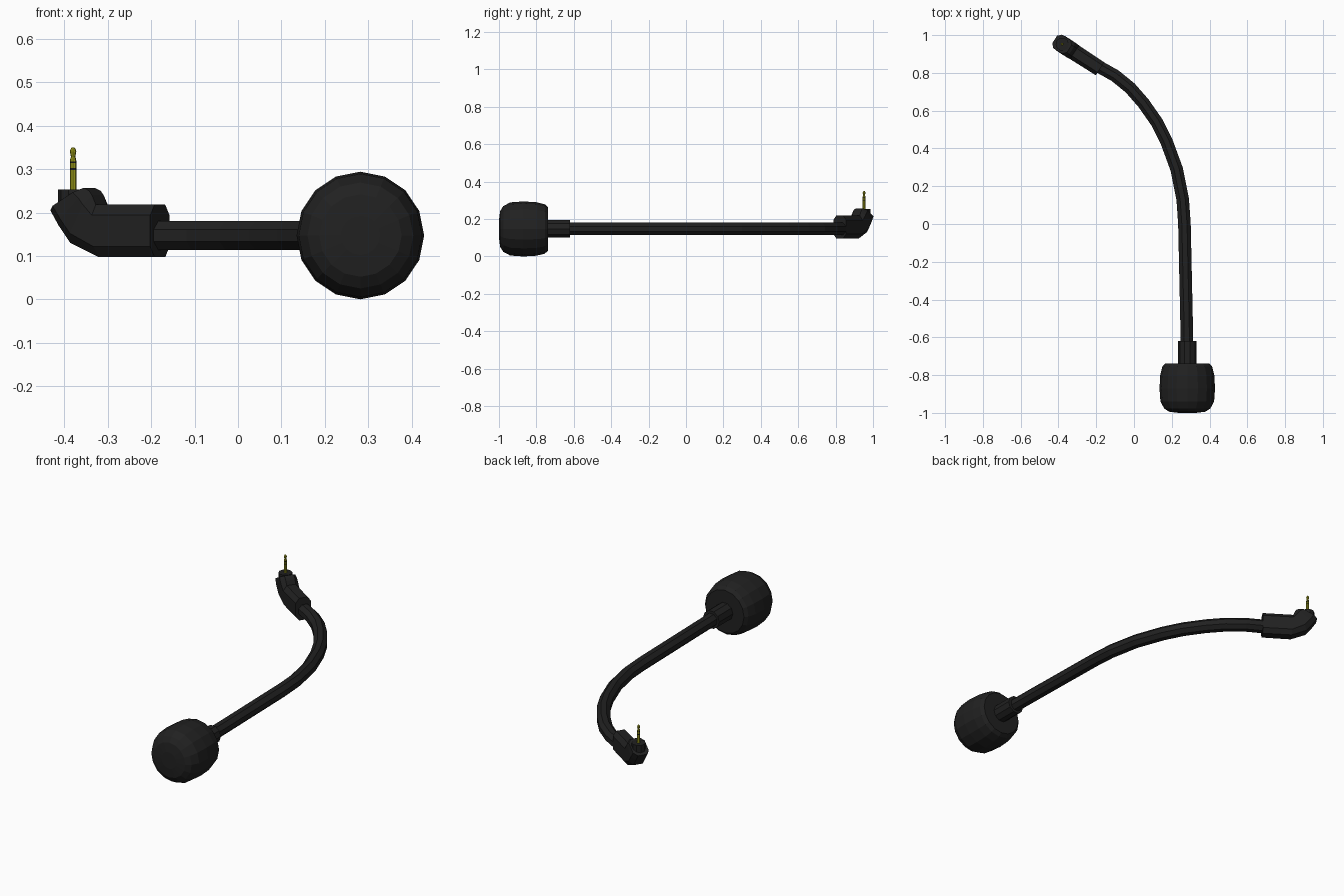
import bpy, bmesh, math
from mathutils import Vector, Matrix

if "Cube" in bpy.data.objects:
    bpy.data.objects.remove(bpy.data.objects["Cube"])


def material(name, rgb):
    m = bpy.data.materials.new(name)
    m.diffuse_color = (*rgb, 1)
    m.use_nodes = True
    m.node_tree.nodes["Principled BSDF"].inputs["Base Color"].default_value = m.diffuse_color
    return m


BLACK = material("soft black", (0.015, 0.015, 0.015))
GOLD = material("olive gold", (0.36, 0.36, 0.012))


def loft(name, rings, mats=(BLACK,)):
    """Skin a list of closed rings of points and cap both ends."""
    bm = bmesh.new()
    loops = [[bm.verts.new(p) for p in ring] for ring in rings]
    n = len(loops[0])
    for a, b in zip(loops, loops[1:]):
        for i in range(n):
            j = (i + 1) % n
            bm.faces.new((a[i], a[j], b[j], b[i]))
    bm.faces.new(loops[0])
    bm.faces.new(loops[-1])
    bmesh.ops.recalc_face_normals(bm, faces=bm.faces)
    me = bpy.data.meshes.new(name)
    bm.to_mesh(me)
    bm.free()
    ob = bpy.data.objects.new(name, me)
    bpy.context.collection.objects.link(ob)
    for m in mats:
        me.materials.append(m)
    return ob


def ring(centre, u, v, radius, sides, turn=0.0):
    return [Vector(centre) + radius * (math.cos(a) * Vector(u) + math.sin(a) * Vector(v))
            for a in (turn + math.tau * i / sides for i in range(sides))]


X, Y, Z = Vector((1, 0, 0)), Vector((0, 1, 0)), Vector((0, 0, 1))
MX, MZ = 0.282, 0.147      # axis of the microphone end

# Foam windscreen: a rounded drum along y
foam = [(0.045, -1.0), (0.095, -0.994), (0.122, -0.977), (0.142, -0.94), (0.147, -0.87),
        (0.143, -0.80), (0.132, -0.755), (0.116, -0.738)]
loft("foam_windscreen", [ring((MX, y, MZ), X, Z, r, 16, math.pi / 16 * (k % 2))
                         for k, (r, y) in enumerate(foam) for k in (0,)])

# Collar behind the foam
loft("boom_collar", [ring((MX, y, MZ), X, Z, 0.049, 10) for y in (-0.76, -0.62)])

# Curved boom: an eight-sided tube swept along a flat path
path = [(0.281, -0.70), (0.278, -0.50), (0.267, 0.0), (0.258, 0.13), (0.226, 0.29),
        (0.171, 0.44), (0.12, 0.54), (0.05, 0.64), (-0.02, 0.72), (-0.10, 0.785),
        (-0.18, 0.83), (-0.23, 0.86)]
pts = [Vector((x, y, MZ)) for x, y in path]
rings = []
for i, p in enumerate(pts):
    t = (pts[min(i + 1, len(pts) - 1)] - pts[max(i - 1, 0)]).normalized()
    rings.append(ring(p, t.cross(Z), Z, 0.036, 8, math.pi / 8))
loft("boom_arm", rings)

# Elbow plug housing: rounded section carried along and bent upward
D = Vector((-0.84, 0.543, 0))
SIDE = D.cross(Z).normalized()
START = Vector((-0.18, 0.822, 0))


def on_axis(x, z):
    return START + D * ((x - START.x) / D.x) + Z * z


section = [(1, 0.6), (0.55, 1), (-0.55, 1), (-1, 0.6), (-1, -0.6), (-0.55, -1), (0.55, -1), (1, -0.6)]
bends = [((-0.18, 0.097), (-0.18, 0.218), 0.041),
         ((-0.308, 0.097), (-0.315, 0.218), 0.043),
         ((-0.373, 0.130), (-0.323, 0.240), 0.045),
         ((-0.400, 0.170), (-0.330, 0.250), 0.045),
         ((-0.420, 0.205), (-0.343, 0.257), 0.042)]
rings = []
for low, high, w in bends:
    a, b = on_axis(*low), on_axis(*high)
    rings.append([(a + b) / 2 + SIDE * (w * s) + (b - a) / 2 * h for s, h in section])
loft("plug_housing", rings)

# Base ring under the plug pin
PIN = Vector((-0.38, 0.952, 0))
loft("plug_base", [ring(PIN + Z * z, X, Y, 0.035, 10) for z in (0.19, 0.253)])

# Plug pin with two black insulating bands
profile = [(0.24, 0.0075), (0.298, 0.0075), (0.302, 0.0075), (0.314, 0.0075), (0.318, 0.0075),
           (0.324, 0.0065), (0.328, 0.005), (0.340, 0.0075), (0.346, 0.006), (0.35, 0.003)]
pin = loft("plug_pin", [ring(PIN + Z * z, X, Y, r, 8) for z, r in profile], (GOLD, BLACK))
for f in pin.data.polygons:
    z = f.center.z
    f.material_index = int(0.298 < z < 0.302 or 0.314 < z < 0.318)
